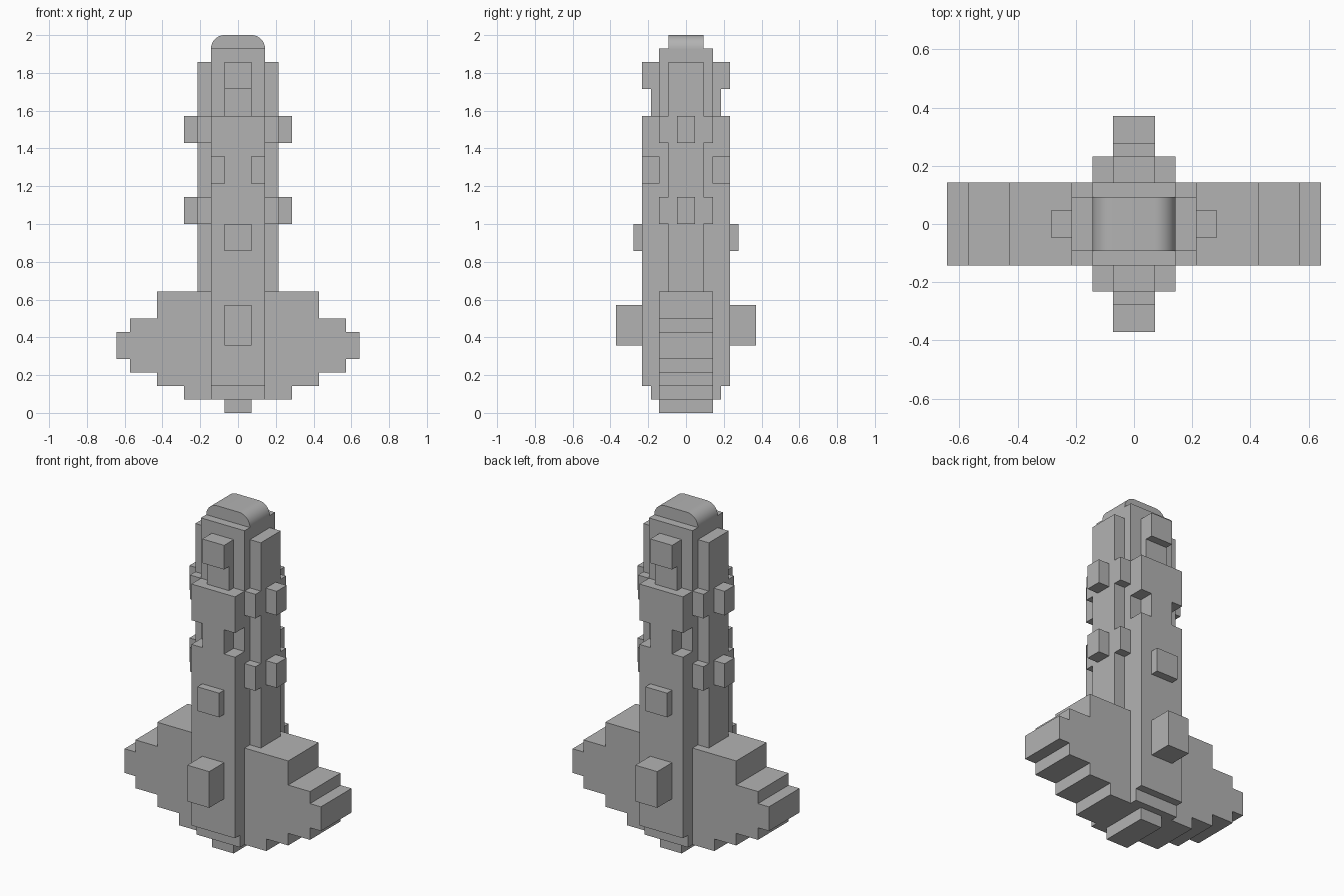
import bpy, bmesh, math

U = 1 / 14  # modelling grid step

cube = bpy.data.objects.get("Cube")
if cube:
    bpy.data.objects.remove(cube, do_unlink=True)

grey = bpy.data.materials.new("plain_grey")
grey.use_nodes = True
grey.diffuse_color = (0.45, 0.45, 0.45, 1)
grey.node_tree.nodes["Principled BSDF"].inputs["Base Color"].default_value = (0.45, 0.45, 0.45, 1)


def extrude(name, outline, y0, y1):
    """Extrude an x-z outline (grid steps) from y0 to y1."""
    bm = bmesh.new()
    face = bm.faces.new([bm.verts.new((x * U, y0 * U, z * U)) for x, z in outline])
    new = bmesh.ops.extrude_face_region(bm, geom=[face])["geom"]
    verts = [v for v in new if isinstance(v, bmesh.types.BMVert)]
    bmesh.ops.translate(bm, verts=verts, vec=(0, (y1 - y0) * U, 0))
    bmesh.ops.recalc_face_normals(bm, faces=bm.faces)
    mesh = bpy.data.meshes.new(name)
    bm.to_mesh(mesh)
    bm.free()
    mesh.materials.append(grey)
    obj = bpy.data.objects.new(name, mesh)
    bpy.context.collection.objects.link(obj)
    return obj


def box(name, x0, x1, y0, y1, z0, z1):
    return extrude(name, [(x0, z0), (x1, z0), (x1, z1), (x0, z1)], y0, y1)


def mirrored(half):
    """Close a right-hand outline with its mirror image."""
    return half + [(-x, z) for x, z in reversed(half)]


# Central body: stepped wings below a straight tower, as (half width, bottom, top)
steps = [(1, 0, 1), (4, 1, 2), (6, 2, 3), (8, 3, 4), (9, 4, 6),
         (8, 6, 7), (6, 7, 9), (2, 9, 27)]
half = [(w, z) for w, z0, z1 in steps for z in (z0, z1)]
extrude("tower_and_wings", mirrored(half), -2, 2)

# Rounded cap
arc = [(1 + math.cos(a), 27 + math.sin(a))
       for a in (math.pi / 2 * i / 12 for i in range(13))]
cap = extrude("rounded_cap", mirrored(arc), -1.3, 1.3)
bpy.context.view_layer.objects.active = cap
cap.select_set(True)
bpy.ops.object.shade_smooth_by_angle(angle=math.radians(30))
cap.select_set(False)

# Front and back panels with side notches, and their raised blocks
panel = mirrored([(2, 2), (2, 17), (1, 17), (1, 19), (2, 19), (2, 22)])
for side, s in (("front", -1), ("back", 1)):
    extrude(side + "_panel", panel, s * 2, s * 3.25)
    box(side + "_panel_foot", -2, 2, s * 2, s * 2.6, 1, 2)
    box(side + "_lower_block", -1, 1, s * 3.25, s * 5.2, 5, 8)
    box(side + "_middle_block", -1, 1, s * 3.25, s * 3.9, 12, 14)
    box(side + "_upper_neck", -1, 1, s * 2, s * 2.6, 22, 24)
    box(side + "_upper_block", -1, 1, s * 2, s * 3.25, 24, 26)

# Side ribs with corner clamps and studs
for side, s in (("left", 1), ("right", -1)):
    box(side + "_rib", s * 2, s * 3, -1.3, 1.3, 9, 26)
    for level, z in (("lower", 14), ("upper", 20)):
        box(f"{side}_{level}_stud", s * 3, s * 4, -0.65, 0.65, z, z + 2)
        for end, e in (("front", -1), ("back", 1)):
            box(f"{side}_{level}_{end}_clamp", s * 2, s * 3, e * 1.3, e * 2, z, z + 2)
